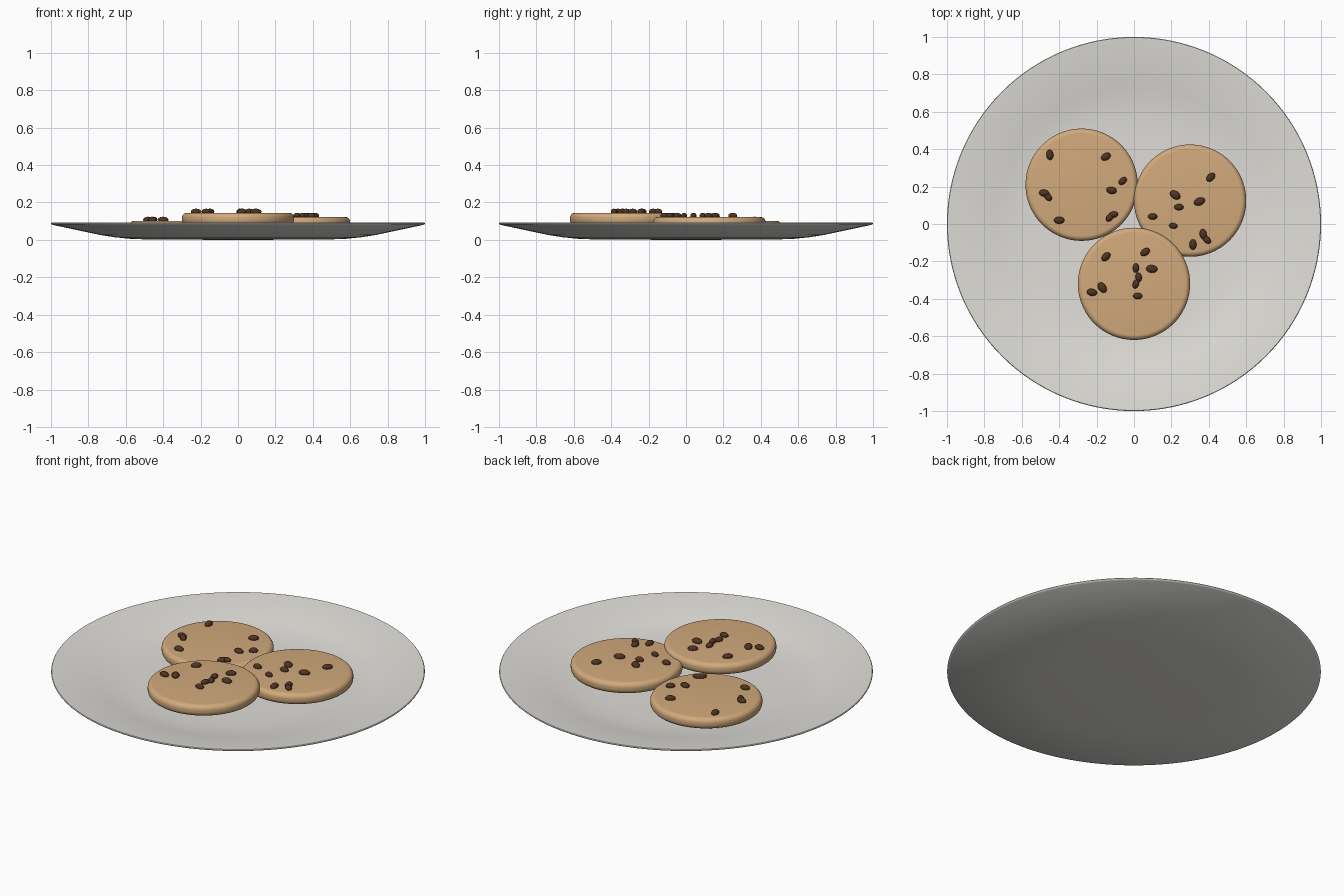
import bpy
import bmesh
import math

cube = bpy.data.objects.get("Cube")
if cube:
    bpy.data.objects.remove(cube, do_unlink=True)


def make_material(name, rgb):
    mat = bpy.data.materials.new(name)
    mat.use_nodes = True
    color = (*rgb, 1.0)
    mat.diffuse_color = color
    mat.node_tree.nodes["Principled BSDF"].inputs["Base Color"].default_value = color
    return mat


china = make_material("off white china", (0.74, 0.73, 0.69))
dough = make_material("baked dough", (0.64, 0.40, 0.20))
chocolate = make_material("dark chocolate", (0.08, 0.034, 0.015))


def finish(name, bm, material, location=(0, 0, 0)):
    """Turn a bmesh into a smooth-shaded object."""
    bmesh.ops.recalc_face_normals(bm, faces=bm.faces)
    mesh = bpy.data.meshes.new(name)
    bm.to_mesh(mesh)
    bm.free()
    mesh.materials.append(material)
    obj = bpy.data.objects.new(name, mesh)
    obj.location = location
    bpy.context.collection.objects.link(obj)
    bpy.ops.object.select_all(action="DESELECT")
    obj.select_set(True)
    bpy.context.view_layer.objects.active = obj
    bpy.ops.object.shade_smooth_by_angle(angle=math.radians(50))
    return obj


def lathe(name, profile, material, location=(0, 0, 0), segments=96):
    """Spin a closed (radius, height) profile around the z axis."""
    bm = bmesh.new()
    verts = [bm.verts.new((r, 0, z)) for r, z in profile]
    edges = [bm.edges.new(pair) for pair in zip(verts, verts[1:])]
    bmesh.ops.spin(bm, geom=verts + edges, cent=(0, 0, 0), axis=(0, 0, 1),
                   angle=math.tau, steps=segments, use_duplicate=False)
    bmesh.ops.remove_doubles(bm, verts=bm.verts, dist=0.0001)
    return finish(name, bm, material, location)


# Plate: flat well, gentle curve, flared thin rim
underside = [(0, 0), (0.48, 0.002), (0.58, 0.006), (0.66, 0.014), (0.74, 0.027), (0.99, 0.08)]
rim = [(0.998, 0.084), (1, 0.088), (0.997, 0.092), (0.988, 0.092)]
upper = [(0.74, 0.044), (0.66, 0.031), (0.58, 0.024), (0.48, 0.02), (0, 0.018)]
lathe("plate", underside + rim + upper, china, segments=128)

# Cookie profile: flat disc with rounded edges
RADIUS, THICK, ROUND = 0.3, 0.065, 0.027


def corner(z, start):
    angles = [math.radians(start + 15 * i) for i in range(7)]
    return [(RADIUS - ROUND + ROUND * math.cos(a), z + ROUND * math.sin(a)) for a in angles]


cookie_profile = [(0, 0), *corner(ROUND, -90), *corner(THICK - ROUND, 0), (0, THICK)]


def add_cookie(name, x, y, top, chips):
    lathe(name, cookie_profile, dough, (x, y, top - THICK))
    # Chips: flattened ovals half sunk in the top, given as x, y, turn, size
    for i, (cx, cy, turn, size) in enumerate(chips, 1):
        bm = bmesh.new()
        bmesh.ops.create_uvsphere(bm, u_segments=16, v_segments=10, radius=1)
        bmesh.ops.scale(bm, vec=(0.028 * size, 0.019 * size, 0.016), verts=bm.verts)
        chip = finish(f"{name}_chip_{i}", bm, chocolate, (cx, cy, top + 0.006))
        chip.rotation_euler.z = math.radians(turn)


add_cookie("back_right_cookie", -0.28, 0.21, 0.102, [
    (-0.45, 0.37, 95, 1), (-0.15, 0.36, 30, 1), (-0.06, 0.23, 40, 0.9),
    (-0.12, 0.18, -10, 1), (-0.48, 0.165, -10, 1), (-0.46, 0.145, -45, 0.9),
    (-0.4, 0.02, 0, 1), (-0.13, 0.035, 50, 0.9), (-0.11, 0.05, 10, 0.9)])
add_cookie("left_cookie", 0.3, 0.125, 0.123, [
    (0.41, 0.25, 45, 1), (0.22, 0.155, -35, 1.1), (0.35, 0.12, 20, 1.1),
    (0.24, 0.09, 0, 0.9), (0.1, 0.04, 0, 0.9), (0.21, -0.01, -10, 0.8),
    (0.315, -0.11, 90, 1), (0.37, -0.055, 100, 1), (0.39, -0.085, -40, 0.9)])
add_cookie("front_cookie", 0, -0.32, 0.145, [
    (-0.15, -0.175, 45, 1), (0.06, -0.15, 35, 1), (0.01, -0.235, 90, 0.9),
    (0.095, -0.24, -5, 1.1), (0.025, -0.285, 100, 0.9), (0.01, -0.32, 70, 0.9),
    (-0.225, -0.365, -10, 1), (-0.17, -0.34, -55, 1.1), (0.02, -0.385, 0, 0.9)])
